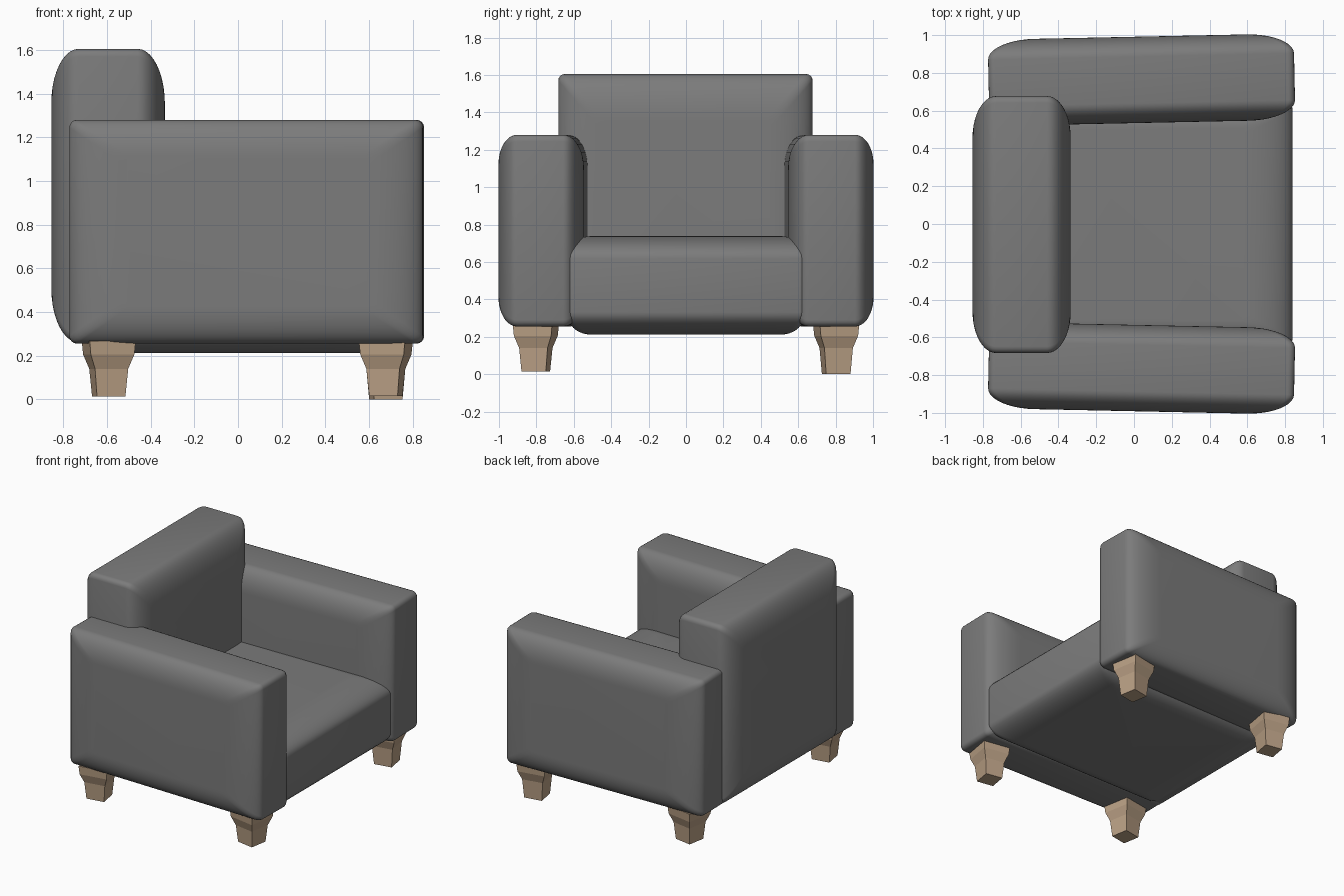
import bpy, bmesh, math
from mathutils import Vector

if "Cube" in bpy.data.objects:
    bpy.data.objects.remove(bpy.data.objects["Cube"])


def material(name, rgb):
    m = bpy.data.materials.new(name)
    m.diffuse_color = (*rgb, 1.0)
    m.use_nodes = True
    m.node_tree.nodes["Principled BSDF"].inputs["Base Color"].default_value = m.diffuse_color
    return m


fabric = material("grey_fabric", (0.20, 0.20, 0.20))
wood = material("light_wood", (0.50, 0.36, 0.24))


def finish(bm, name, mat, smooth):
    bmesh.ops.recalc_face_normals(bm, faces=bm.faces)
    mesh = bpy.data.meshes.new(name)
    bm.to_mesh(mesh)
    bm.free()
    mesh.materials.append(mat)
    obj = bpy.data.objects.new(name, mesh)
    bpy.context.collection.objects.link(obj)
    if smooth:
        bpy.context.view_layer.objects.active = obj
        obj.select_set(True)
        bpy.ops.object.shade_smooth_by_angle(angle=math.radians(40))
        obj.select_set(False)
    return obj


def loft(rings):
    """Skin a stack of equal-length point rings and close both ends."""
    bm = bmesh.new()
    loops = [[bm.verts.new(p) for p in ring] for ring in rings]
    n = len(loops[0])
    for a, b in zip(loops, loops[1:]):
        for i in range(n):
            j = (i + 1) % n
            bm.faces.new((a[i], a[j], b[j], b[i]))
    bm.faces.new(loops[0][::-1])
    bm.faces.new(loops[-1])
    return bm


def outline(hu, hv, r, seg=4):
    """Rounded rectangle."""
    pts = []
    for k, (su, sv) in enumerate([(1, 1), (-1, 1), (-1, -1), (1, -1)]):
        for s in range(seg + 1):
            a = (k + s / seg) * math.pi / 2
            pts.append((su * (hu - r) + r * math.cos(a),
                        sv * (hv - r) + r * math.sin(a)))
    return pts


def cushion(name, lo, hi, axis, roll, inset_u, inset_v, yaw=0.0, corner=0.035):
    """Padded slab: tight outline across, soft roll towards the two broad faces."""
    lo, hi = Vector(lo), Vector(hi)
    half = (hi - lo) / 2
    u, v = [i for i in range(3) if i != axis]
    steps = 10
    arc = [i / steps * math.pi / 2 for i in range(steps + 1)]
    levels = [(half[axis] - roll + roll * math.sin(a), 1 - math.cos(a)) for a in arc]
    levels = [(-t, s) for t, s in reversed(levels)] + levels
    rings = []
    for t, s in levels:
        ring = []
        for pu, pv in outline(half[u] - inset_u * s, half[v] - inset_v * s, corner):
            p = Vector((0, 0, 0))
            p[axis], p[u], p[v] = t, pu, pv
            ring.append(p)
        rings.append(ring)
    obj = finish(loft(rings), name, fabric, True)
    obj.location = (lo + hi) / 2
    obj.rotation_euler.z = yaw


# Upholstery: the seat opens towards +x
cushion("seat", (-0.76, -0.64, 0.212), (0.84, 0.64, 0.738), 2, 0.12, 0.25, 0.13)
cushion("backrest", (-0.855, -0.683, 0.26), (-0.335, 0.677, 1.605), 0, 0.125, 0.22, 0.25)
for side, label in ((-1, "right"), (1, "left")):
    y0, y1 = sorted((side * 0.535, side * 0.992))
    cushion(label + "_arm", (-0.77, y0, 0.255), (0.85, y1, 1.28), 1,
            0.105, 0.25, 0.17, yaw=side * math.radians(1.2))


# Legs: square block that narrows to a tapered foot
def leg(name, x, y, bottom, turn):
    profile = [(bottom, 0.066), (0.14, 0.077), (0.205, 0.101), (0.268, 0.107)]
    rings = [[(w * a, w * b, z) for a, b in ((-1, -1), (1, -1), (1, 1), (-1, 1))]
             for z, w in profile]
    obj = finish(loft(rings), name, wood, False)
    obj.location = (x, y, 0)
    obj.rotation_euler.z = math.radians(turn)


for side, label in ((-1, "right"), (1, "left")):
    leg("front_leg_" + label, 0.677, side * 0.803, 0.015 if side < 0 else 0.0, side * 10)
    leg("back_leg_" + label, -0.592, side * 0.803, 0.014, -side * 10)
